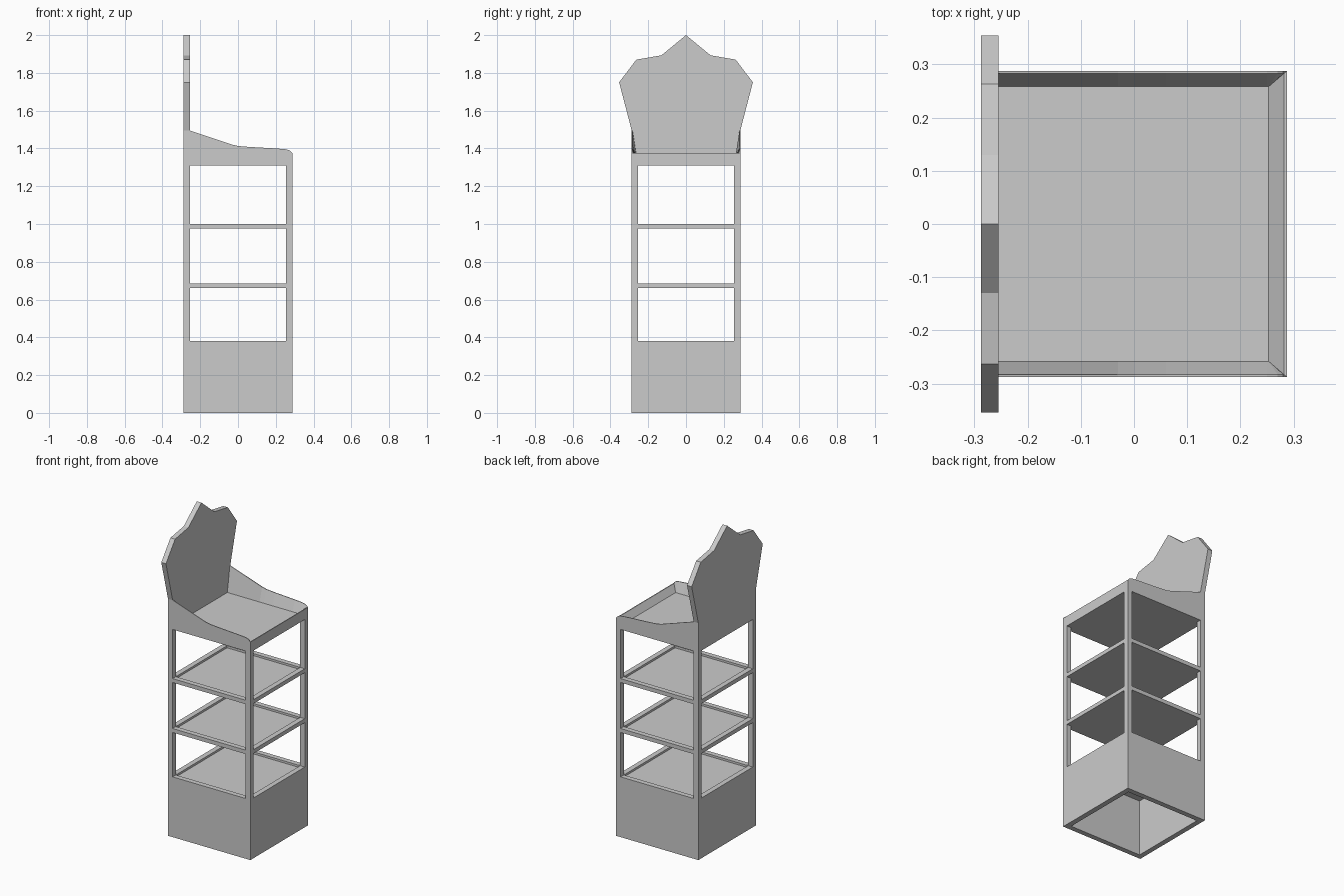
import bpy, bmesh
from itertools import product

if "Cube" in bpy.data.objects:
    bpy.data.objects.remove(bpy.data.objects["Cube"])

H = 0.2875      # outer half width
I = 0.255       # inner half width
FLOOR = 1.335   # top tray floor


def finish(name, bm, dissolve=False):
    bmesh.ops.remove_doubles(bm, verts=bm.verts, dist=1e-5)
    if dissolve:
        bmesh.ops.dissolve_limit(bm, angle_limit=0.01, verts=bm.verts, edges=bm.edges)
    bmesh.ops.recalc_face_normals(bm, faces=bm.faces)
    me = bpy.data.meshes.new(name)
    bm.to_mesh(me)
    bm.free()
    ob = bpy.data.objects.new(name, me)
    bpy.context.collection.objects.link(ob)
    return ob


# Shelf body: a stack of layers, each a ring, a full slab or four posts
layers = [(0.355, "ring"), (0.367, "full"), (0.38, "ring"),
          (0.66, "posts"), (0.672, "full"), (0.685, "ring"),
          (0.975, "posts"), (0.987, "full"), (1.0, "ring"),
          (1.31, "posts"), (FLOOR, "full")]
cuts = [-H, -I, I, H]
zs = [0] + [z for z, _ in layers]


def solid(i, j, k):
    if not (0 <= i < 3 and 0 <= j < 3 and 0 <= k < len(layers)):
        return False
    kind = layers[k][1]
    if kind == "full":
        return True
    if kind == "ring":
        return (i, j) != (1, 1)
    return i != 1 and j != 1


bm = bmesh.new()
grid = (cuts, cuts, zs)
for cell in product(range(3), range(3), range(len(layers))):
    if not solid(*cell):
        continue
    for axis, side in product(range(3), (0, 1)):
        near = list(cell)
        near[axis] += 2 * side - 1
        if solid(*near):
            continue
        a, b = [n for n in range(3) if n != axis]
        quad = []
        for da, db in ((0, 0), (1, 0), (1, 1), (0, 1)):
            c = list(cell)
            c[axis] += side
            c[a] += da
            c[b] += db
            quad.append(bm.verts.new([grid[n][c[n]] for n in range(3)]))
        bm.faces.new(quad)
finish("shelf_body", bm, dissolve=True)

# Top tray walls: tapered section swept around three sides
rim = [(-I, 1.495), (-0.03, 1.42), (0.0, 1.413), (0.06, 1.408),
       (0.2, 1.4), (0.25, 1.396), (0.27, 1.391), (0.28, 1.384)]
side = [[(x, H, FLOOR), (x, H, z), (x, 0.283, z), (min(x, 0.253), 0.258, FLOOR)]
        for x, z in rim]
side.append([(H, H, FLOOR), (H, H, 1.375), (0.282, 0.283, 1.375), (0.253, 0.258, FLOOR)])
sections = side + [[(x, -y, z) for x, y, z in s] for s in reversed(side)]
bm = bmesh.new()
loops = [[bm.verts.new(p) for p in s] for s in sections]
for p, q in zip(loops, loops[1:]):
    for n in range(4):
        m = (n + 1) % 4
        bm.faces.new((p[n], p[m], q[m], q[n]))
bm.faces.new(loops[0])
bm.faces.new(loops[-1])
bmesh.ops.dissolve_degenerate(bm, dist=1e-5, edges=bm.edges)
finish("tray_walls", bm)

# Header board: pointed outline, extruded
half = [(H, FLOOR), (H, 1.495), (0.354, 1.75), (0.263, 1.87), (0.13, 1.893)]
outline = half + [(0, 2.0)] + [(-y, z) for y, z in reversed(half)]
bm = bmesh.new()
face = bm.faces.new([bm.verts.new((-H, y, z)) for y, z in outline])
ext = bmesh.ops.extrude_face_region(bm, geom=[face], use_keep_orig=True)
moved = [v for v in ext["geom"] if isinstance(v, bmesh.types.BMVert)]
bmesh.ops.translate(bm, verts=moved, vec=(H - I, 0, 0))
finish("header_board", bm)
